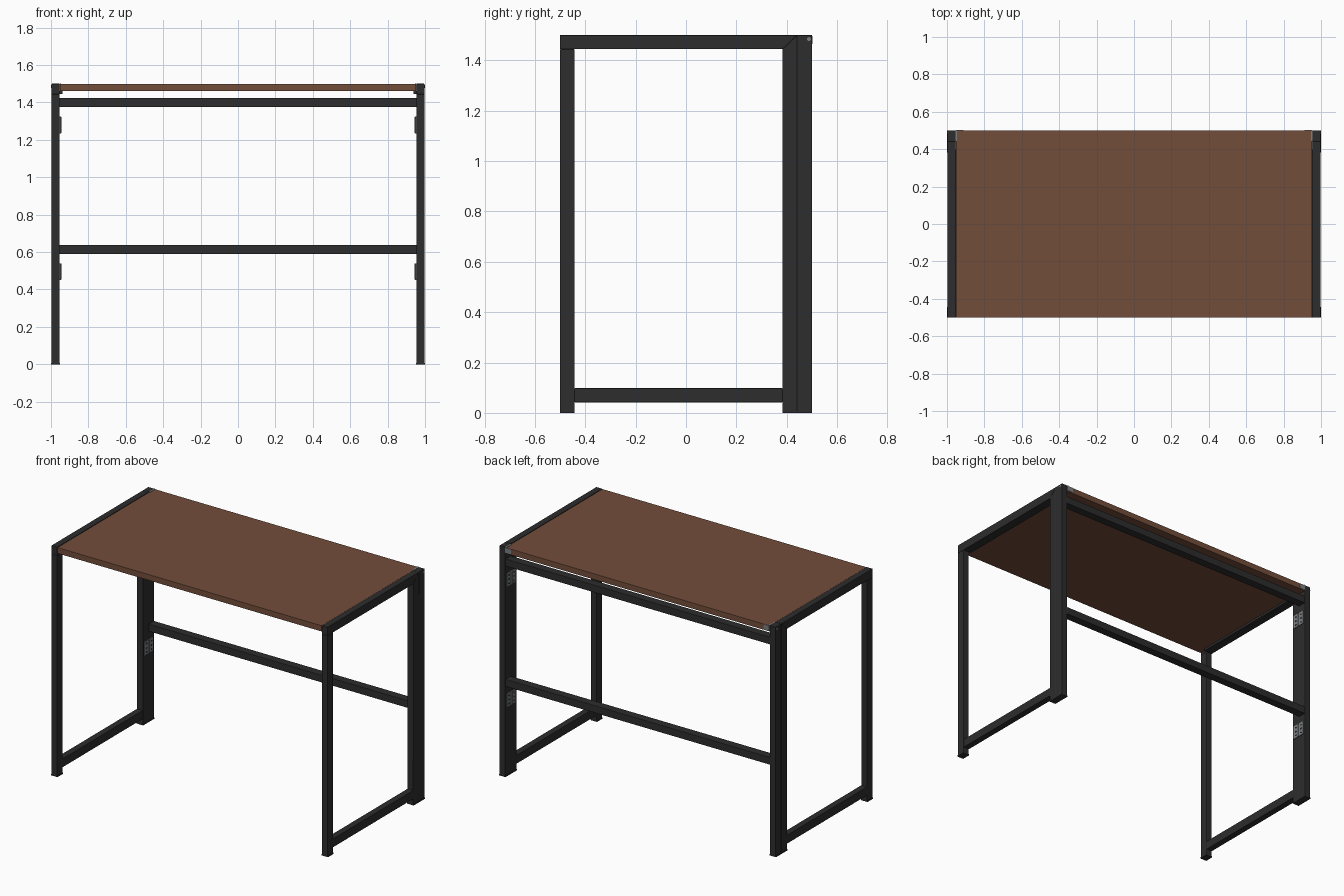
import bpy
import bmesh
from mathutils import Vector

cube = bpy.data.objects.get("Cube")
if cube:
    bpy.data.objects.remove(cube, do_unlink=True)


def material(name, rgb):
    m = bpy.data.materials.new(name)
    m.use_nodes = True
    m.diffuse_color = (*rgb, 1)
    bsdf = next(n for n in m.node_tree.nodes if n.type == 'BSDF_PRINCIPLED')
    bsdf.inputs["Base Color"].default_value = (*rgb, 1)
    return m


BLACK = material("black steel", (0.026, 0.026, 0.026))
WOOD = material("brown wood", (0.17, 0.075, 0.042))
ZINC = material("grey zinc", (0.2, 0.21, 0.22))


def finish(name, bm, mat, bevel=0.0):
    bmesh.ops.recalc_face_normals(bm, faces=bm.faces)
    mesh = bpy.data.meshes.new(name)
    bm.to_mesh(mesh)
    bm.free()
    mesh.materials.append(mat)
    ob = bpy.data.objects.new(name, mesh)
    bpy.context.collection.objects.link(ob)
    if bevel:
        mod = ob.modifiers.new("Rounded edges", 'BEVEL')
        mod.width = bevel
        mod.segments = 2
    return ob


def box(name, x, y, z, mat, bevel=0.0):
    """Box from (low, high) pairs on each axis."""
    bm = bmesh.new()
    bmesh.ops.create_cube(bm, size=1)
    for v in bm.verts:
        v.co = Vector([(a + b) / 2 + c * (b - a) for (a, b), c in zip((x, y, z), v.co)])
    return finish(name, bm, mat, bevel)


def prism(name, profile, x, mat, bevel=0.0):
    """Side (y, z) outline extruded across x."""
    bm = bmesh.new()
    face = bm.faces.new([bm.verts.new((x[0], y, z)) for y, z in profile])
    new = bmesh.ops.extrude_face_region(bm, geom=[face])["geom"]
    bmesh.ops.translate(bm, vec=(x[1] - x[0], 0, 0),
                        verts=[g for g in new if isinstance(g, bmesh.types.BMVert)])
    return finish(name, bm, mat, bevel)


def disc(name, centre, radius, depth, mat):
    """Short cylinder lying along x."""
    bm = bmesh.new()
    bmesh.ops.create_cone(bm, cap_ends=True, segments=12, radius1=radius,
                          radius2=radius, depth=depth)
    for v in bm.verts:
        v.co = Vector((v.co.z, v.co.x, v.co.y)) + Vector(centre)
    return finish(name, bm, mat)


TOP, INNER, OUTER, EDGE = 1.5, 0.955, 0.997, 0.002
FRONT, FRONT_IN, REAR_IN, JOINT, BACK = -0.5, -0.443, 0.383, 0.441, 0.5
RAIL = 1.444

# Wooden top
box("table_top", (-0.953, 0.953), (FRONT, BACK), (1.46, TOP - 0.002), WOOD, 0.001)

# Rear cross beams
for name, z in (("upper_back_beam", 1.375), ("lower_back_beam", 0.59)):
    box(name, (-INNER, INNER), (JOINT + 0.003, BACK - 0.002), (z, z + 0.048), BLACK, EDGE)

for side, s in (("left", 1), ("right", -1)):
    def span(a, b):
        return tuple(sorted((s * a, s * b)))

    tube = span(INNER, OUTER)

    # Side frame with a mitred top rear corner
    box(side + "_front_leg", tube, (FRONT, FRONT_IN), (0.004, RAIL), BLACK, EDGE)
    prism(side + "_top_rail", [(FRONT, RAIL), (REAR_IN, RAIL), (JOINT, TOP), (FRONT, TOP)],
          tube, BLACK, EDGE)
    prism(side + "_inner_rear_leg", [(REAR_IN, 0.004), (JOINT, 0.004), (JOINT, TOP),
          (REAR_IN, RAIL)], tube, BLACK, EDGE)
    box(side + "_bottom_rail", tube, (FRONT_IN, REAR_IN), (0.042, 0.098), BLACK, EDGE)

    # Rear frame upright
    box(side + "_outer_rear_leg", tube, (JOINT, BACK), (0.004, TOP), BLACK, EDGE)

    # Foot caps
    for name, y in (("front", (FRONT, FRONT_IN)), ("inner_rear", (REAR_IN, JOINT)),
                    ("outer_rear", (JOINT, BACK))):
        box(f"{side}_{name}_foot", span(INNER - EDGE, 1), y, (0, 0.008), BLACK)

    # Ledge under the top
    box(side + "_top_ledge", span(0.938, INNER), (FRONT_IN, REAR_IN), (1.445, 1.46), BLACK)

    # Butterfly hinges joining the two rear uprights
    for level, z in (("upper", 1.235), ("lower", 0.45)):
        for leaf, y in (("front", (0.395, 0.438)), ("back", (0.444, 0.487))):
            box(f"{side}_{level}_{leaf}_hinge_leaf", span(0.95, INNER), y, (z, z + 0.09), ZINC)
            for i in range(3):
                disc(f"{side}_{level}_{leaf}_hinge_screw_{i}",
                     (s * 0.95, sum(y) / 2, z + 0.018 + i * 0.027), 0.006, 0.003, BLACK)
        box(f"{side}_{level}_hinge_knuckle", span(0.945, INNER), (0.437, 0.445),
            (z, z + 0.09), ZINC, EDGE)

    # Pivot bracket at the rear corner of the top and its bolt
    box(side + "_pivot_plate", span(0.912, 0.952), (0.498, 0.502), (1.464, 1.497), ZINC)
    box(side + "_pivot_tab", span(0.946, INNER), (0.445, 0.501), (1.464, TOP), ZINC)
    disc(side + "_pivot_bolt", (s * 0.998, 0.488, 1.484), 0.008, 0.004, ZINC)
